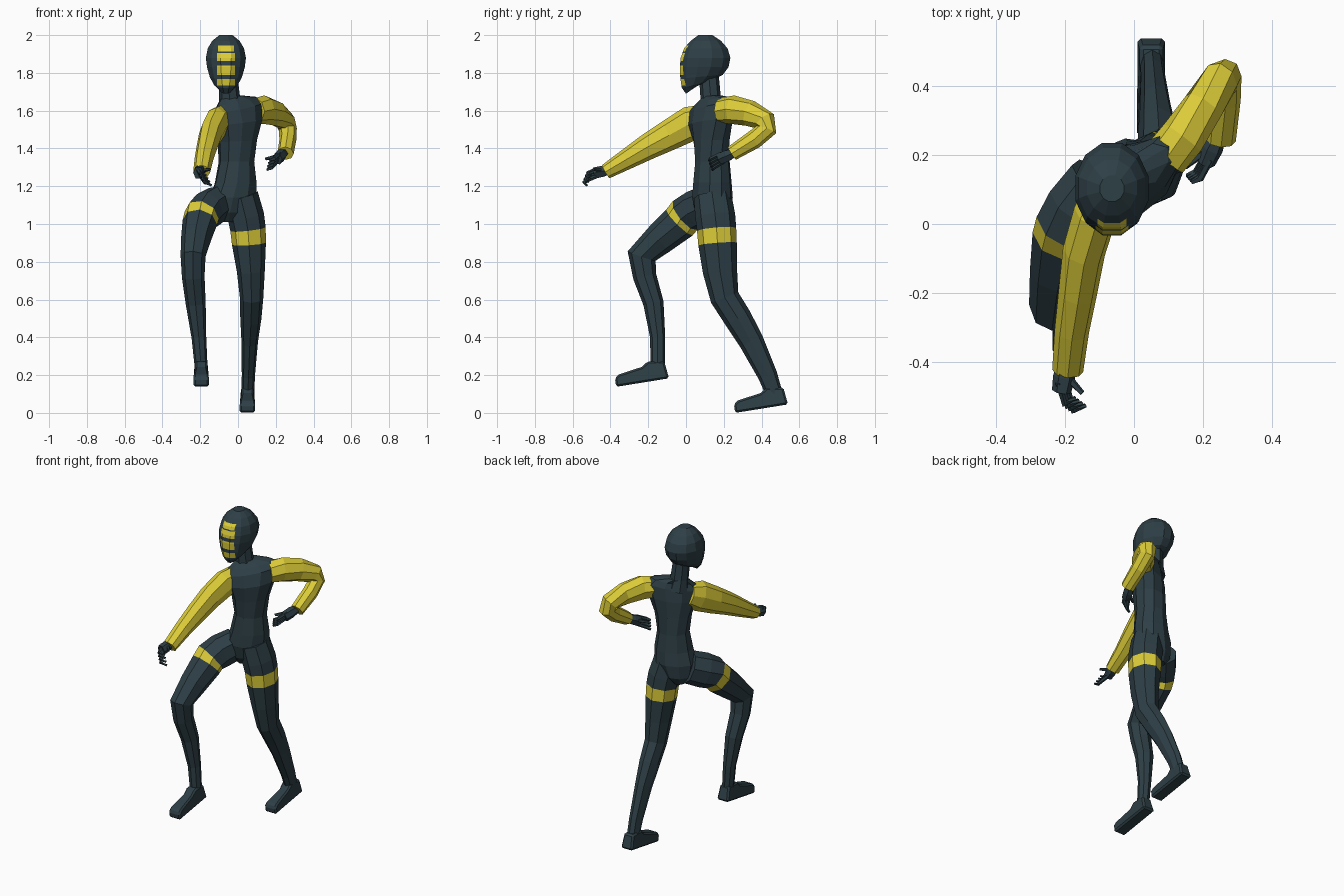
import bpy, bmesh, math
from mathutils import Vector


def material(name, rgb):
    m = bpy.data.materials.new(name)
    m.diffuse_color = (*rgb, 1)
    return m


DARK = material("dark slate", (0.027, 0.050, 0.061))
YELLOW = material("suit yellow", (0.72, 0.61, 0.040))


def finish(name, bm, mats):
    bmesh.ops.recalc_face_normals(bm, faces=bm.faces)
    me = bpy.data.meshes.new(name)
    bm.to_mesh(me)
    bm.free()
    for m in mats:
        me.materials.append(m)
    ob = bpy.data.objects.new(name, me)
    bpy.context.collection.objects.link(ob)
    return ob


def ring(c, side, up, a, b, n, turn=0.0):
    k = 1 / math.cos(turn)
    return [c + side * (a * k * math.cos(turn + math.tau * i / n))
            + up * (b * k * math.sin(turn + math.tau * i / n)) for i in range(n)]


def loft(rings, bands=()):
    """Skin a list of rings; segments listed in bands get the second material."""
    bm = bmesh.new()
    vs = [[bm.verts.new(p) for p in r] for r in rings]
    n = len(vs[0])
    for s in range(len(vs) - 1):
        for i in range(n):
            j = (i + 1) % n
            f = bm.faces.new((vs[s][i], vs[s][j], vs[s + 1][j], vs[s + 1][i]))
            f.material_index = 1 if s in bands else 0
    bm.faces.new(vs[0])
    bm.faces.new(vs[-1])
    return bm


def limb(name, stations, n=8, mats=(DARK,), bands=()):
    """Tube through stations (x, y, z, side radius, depth radius)."""
    pts = [Vector(s[:3]) for s in stations]
    dirs = [(q - p).normalized() for p, q in zip(pts, pts[1:])]
    rings = []
    for i, s in enumerate(stations):
        t = (dirs[max(i - 1, 0)] + dirs[min(i, len(dirs) - 1)]).normalized()
        x = Vector((1, 0, 0))
        side = (x - t * x.dot(t)).normalized()
        rings.append(ring(pts[i], side, t.cross(side), s[3], s[4], n))
    return finish(name, loft(rings, bands), mats)


# Head: rings from chin to crown (front y, back y, front z, back z, half width)
HX = -0.064
head = []
for yf, yb, zf, zb, hw in [
        (0.000, 0.08, 1.690, 1.745, 0.035), (-0.022, 0.14, 1.72, 1.76, 0.062),
        (-0.030, 0.195, 1.77, 1.79, 0.085), (-0.033, 0.225, 1.83, 1.83, 0.100),
        (-0.028, 0.235, 1.88, 1.88, 0.106), (-0.010, 0.22, 1.93, 1.93, 0.096),
        (0.025, 0.185, 1.97, 1.97, 0.072), (0.065, 0.14, 2.0, 2.0, 0.035)]:
    head.append(ring(Vector((HX, (yf + yb) / 2, (zf + zb) / 2)), Vector((1, 0, 0)),
                     Vector((0, (yb - yf) / 2, (zb - zf) / 2)), hw, 1, 12, math.pi / 12))
bm = loft(head)
# Face stripes: cut the head and colour the front faces inside each panel
PANELS = [(1.733, 1.768, 0.048), (1.79, 1.84, 0.048), (1.862, 1.905, 0.048), (1.912, 1.945, 0.042)]
cuts = [((HX + s * w, 0, 0), (1, 0, 0)) for w in (0.042, 0.048) for s in (-1, 1)]
cuts += [((0, 0, z), (0, 0, 1)) for p in PANELS for z in p[:2]]
for co, no in cuts:
    bmesh.ops.bisect_plane(bm, geom=bm.verts[:] + bm.edges[:] + bm.faces[:], plane_co=co, plane_no=no)
bm.normal_update()
for f in bm.faces:
    c = f.calc_center_median()
    if c.y < 0.05 and any(a < c.z < b and abs(c.x - HX) < w for a, b, w in PANELS):
        f.material_index = 1
finish("head", bm, (DARK, YELLOW))

# Neck
limb("neck", [(-0.035, 0.14, 1.60, 0.07, 0.065), (-0.045, 0.13, 1.675, 0.055, 0.054),
              (-0.055, 0.12, 1.80, 0.05, 0.052)])

# Torso: (x, y, z, half width, half depth, yaw degrees, sideways tilt)
torso = []
for x, y, z, a, b, yaw, tilt in [
        (-0.055, 0.14, 1.01, 0.040, 0.055, 20, 0), (-0.045, 0.14, 1.06, 0.095, 0.090, 20, 0),
        (-0.025, 0.14, 1.14, 0.130, 0.105, 22, 0), (-0.012, 0.14, 1.22, 0.116, 0.100, 25, 0),
        (-0.008, 0.14, 1.33, 0.096, 0.092, 28, 0), (-0.004, 0.135, 1.44, 0.110, 0.094, 34, 0.05),
        (0.002, 0.13, 1.54, 0.145, 0.096, 39, 0.12), (0.002, 0.135, 1.615, 0.165, 0.080, 39, 0.18),
        (-0.005, 0.14, 1.65, 0.130, 0.060, 39, 0.18), (-0.035, 0.14, 1.675, 0.060, 0.050, 35, 0.1)]:
    c, s = math.cos(math.radians(yaw)), math.sin(math.radians(yaw))
    torso.append(ring(Vector((x, y, z)), Vector((c, s, tilt)), Vector((-s, c, 0)), a, b, 10))
finish("torso", loft(torso), (DARK,))

# Legs, each with a yellow thigh band
limb("front_leg", [
    (-0.105, 0.125, 1.11, 0.090, 0.100), (-0.160, 0.05, 1.075, 0.097, 0.105),
    (-0.192, -0.005, 1.045, 0.096, 0.100), (-0.202, -0.035, 1.008, 0.093, 0.098),
    (-0.222, -0.14, 0.92, 0.080, 0.085), (-0.238, -0.235, 0.83, 0.066, 0.078),
    (-0.237, -0.218, 0.72, 0.060, 0.062), (-0.224, -0.172, 0.58, 0.053, 0.054),
    (-0.207, -0.150, 0.40, 0.039, 0.040), (-0.195, -0.150, 0.24, 0.034, 0.038)],
    mats=(DARK, YELLOW), bands=(2,))
limb("back_leg", [
    (0.015, 0.14, 1.15, 0.092, 0.100), (0.042, 0.155, 1.04, 0.097, 0.106),
    (0.053, 0.162, 0.972, 0.094, 0.104), (0.058, 0.167, 0.895, 0.090, 0.102),
    (0.068, 0.18, 0.75, 0.074, 0.091), (0.072, 0.205, 0.61, 0.062, 0.077),
    (0.068, 0.275, 0.50, 0.056, 0.074), (0.062, 0.345, 0.38, 0.044, 0.066),
    (0.055, 0.432, 0.20, 0.035, 0.052), (0.052, 0.468, 0.10, 0.034, 0.044)],
    mats=(DARK, YELLOW), bands=(2,))

# Feet: one bevelled side profile used twice
PROFILE = [(0.54, 0.045), (0.515, 0.135), (0.428, 0.135), (0.395, 0.105),
           (0.275, 0.066), (0.254, 0.045), (0.26, 0.0)]
for name, x, dy, dz in (("back_foot", 0.05, 0, 0), ("front_foot", -0.195, -0.63, 0.138)):
    rings = [[Vector((x + sx * (0.033 if z > 0.08 else 0.041), y + dy, z + dz)) for y, z in PROFILE]
             for sx in (-1, 1)]
    foot = finish(name, loft(rings), (DARK,))
    bev = foot.modifiers.new("bevel", 'BEVEL')
    bev.width, bev.segments = 0.01, 1

# Sleeves
limb("forward_sleeve", [
    (-0.085, 0.10, 1.565, 0.058, 0.070), (-0.112, 0.03, 1.535, 0.064, 0.092),
    (-0.145, -0.08, 1.475, 0.062, 0.082), (-0.163, -0.20, 1.41, 0.056, 0.069),
    (-0.180, -0.31, 1.345, 0.050, 0.055), (-0.192, -0.425, 1.277, 0.045, 0.040)], mats=(YELLOW,))
limb("bent_sleeve", [
    (0.09, 0.19, 1.60, 0.066, 0.068), (0.14, 0.25, 1.605, 0.066, 0.076),
    (0.20, 0.34, 1.585, 0.060, 0.069), (0.250, 0.415, 1.545, 0.054, 0.062),
    (0.264, 0.425, 1.50, 0.048, 0.056), (0.264, 0.36, 1.447, 0.045, 0.050),
    (0.252, 0.243, 1.374, 0.043, 0.040)], mats=(YELLOW,))


# Hands: a palm, four curled fingers and a thumb
def hand(name, wrist, knuckle, mid, tip, thumb, spread):
    w, k, m, t, th, sp = map(Vector, (wrist, knuckle, mid, tip, thumb, spread))
    limb(name + "_palm", [(*w, 0.024, 0.024), (*w.lerp(k, 0.5), 0.032, 0.034),
                          (*k, 0.028, 0.034)], 6)
    for i in range(4):
        o = sp * (i - 1.5)
        limb(f"{name}_finger_{i + 1}", [(*(k.lerp(w, 0.2) + o), 0.011, 0.011),
                                        (*(m + o * 1.1), 0.011, 0.011),
                                        (*(t + o * 1.2), 0.007, 0.007)], 5)
    limb(name + "_thumb", [(*w.lerp(k, 0.4), 0.013, 0.013),
                           (*th, 0.008, 0.008)], 5)


hand("forward_hand", (-0.195, -0.40, 1.288), (-0.210, -0.485, 1.270), (-0.188, -0.530, 1.245),
     (-0.155, -0.515, 1.232), (-0.150, -0.49, 1.29), (-0.008, 0.006, 0.015))
hand("bent_hand", (0.245, 0.26, 1.38), (0.208, 0.178, 1.345), (0.185, 0.140, 1.322),
     (0.160, 0.130, 1.312), (0.148, 0.165, 1.345), (0.004, -0.005, 0.014))
